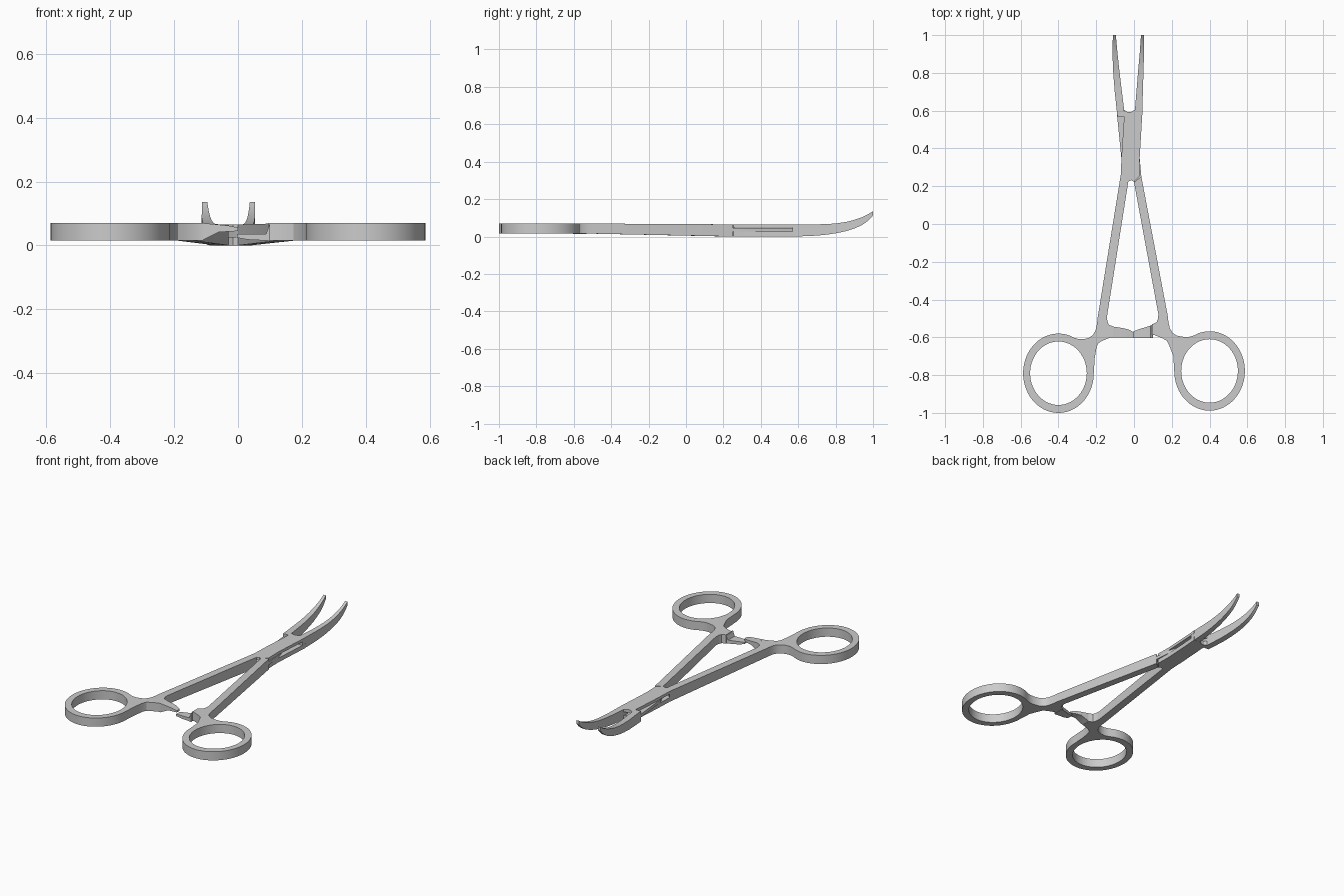
import bpy, bmesh, math

if "Cube" in bpy.data.objects:
    bpy.data.objects.remove(bpy.data.objects["Cube"])


def finish(bm, name):
    bmesh.ops.remove_doubles(bm, verts=bm.verts[:], dist=0.0002)
    bmesh.ops.recalc_face_normals(bm, faces=bm.faces[:])
    me = bpy.data.meshes.new(name)
    bm.to_mesh(me)
    bm.free()
    ob = bpy.data.objects.new(name, me)
    bpy.context.collection.objects.link(ob)
    bpy.ops.object.select_all(action='DESELECT')
    ob.select_set(True)
    bpy.context.view_layer.objects.active = ob
    bpy.ops.object.shade_smooth_by_angle(angle=math.radians(30))
    return ob


def prism(name, loops, low, high):
    """Fill outline loops (first outer, rest holes); low/high give z from y."""
    bm = bmesh.new()
    edges = []
    for loop in loops:
        vs = [bm.verts.new((x, y, 0)) for x, y in loop]
        edges += [bm.edges.new((vs[i - 1], vs[i])) for i in range(len(vs))]
    bmesh.ops.triangle_fill(bm, edges=edges, use_beauty=True)
    base = bm.verts[:]
    ext = bmesh.ops.duplicate(bm, geom=bm.verts[:] + bm.edges[:] + bm.faces[:])
    vmap = ext['vert_map']
    for e in edges:
        a, b = e.verts
        bm.faces.new((a, b, vmap[b], vmap[a]))
    for v in base:
        vmap[v].co.z = high(v.co.y)
        v.co.z = low(v.co.y)
    return finish(bm, name)


def loft(name, sections):
    """Skin a run of four-cornered sections and cap both ends."""
    bm = bmesh.new()
    rows = [[bm.verts.new(p) for p in s] for s in sections]
    for a, b in zip(rows, rows[1:]):
        for i in range(4):
            bm.faces.new((a[i - 1], a[i], b[i], b[i - 1]))
    bm.faces.new(rows[0])
    bm.faces.new(rows[-1])
    return finish(bm, name)


def lerp(table, t):
    for a, b in zip(table, table[1:]):
        if t <= b[0]:
            f = max(0, (t - a[0]) / (b[0] - a[0]))
            return [p + (q - p) * f for p, q in zip(a[1:], b[1:])]
    return table[-1][1:]


def arc(rx, ry, a0, a1, n):
    return [(0.4 + rx * math.cos(math.radians(a0 + (a1 - a0) * i / n)),
             -0.79 + ry * math.sin(math.radians(a0 + (a1 - a0) * i / n)))
            for i in range(n + 1)]


# Finger ring, web and shank in one outline
def handle(name, side, inner_top, outer_top, dx, dy):
    outer = [(.143, -.49), (.141, -.515), (.133, -.533), (.11, -.543), (.11, -.6),
             (.125, -.601), (.165, -.617), (.188, -.63), (.198, -.65), (.208, -.71)]
    outer += arc(.187, .21, 180, 468, 56)
    outer += [(.315, -.603), (.29, -.61), (.265, -.61), (.24, -.603),
              (.218, -.588), (.204, -.565), (.196, -.53), (.193, -.5)]
    hole = arc(.15, .168, 0, 360, 56)[:-1]

    def place(p):
        x, y = p
        return side * (x - (dx if y > -.66 and x < .26 else 0)), y + dy

    loop = [inner_top] + [place(p) for p in outer] + [outer_top]
    prism(name, [loop, [place(p) for p in hole]],
          lambda y: lerp([(-.6, .016), (-.45, .015), (.22, 0)], y)[0],
          lambda y: lerp([(-.6, .07), (-.45, .069), (.22, .065)], y)[0])


handle("left_handle", -1, (-.03, .225), (-.07, .26), 0, 0)
handle("right_handle", 1, (0, .222), (.039, .25), .014, .012)


# Locking ratchets: left one rides above the right one
def ratchet(name, stations):
    loft(name, [[(x, y0, z0), (x, y1, z0), (x, y1, z1), (x, y0, z1)]
                for x, y0, y1, z0, z1 in stations])


ratchet("left_ratchet", [(-.112, -.6, -.543, .016, .07), (-.06, -.6, -.551, .042, .065),
                         (-.03, -.6, -.558, .043, .062), (.0, -.6, -.574, .045, .056)])
ratchet("right_ratchet", [(.1, -.604, -.533, .014, .069), (.088, -.604, -.538, .015, .036),
                          (.03, -.604, -.556, .018, .036), (-.003, -.604, -.568, .024, .035)])

# Box lock: two outer plates with a tongue passing between them
plate = [(-.07, .255), (-.03, .225), (-.015, .232), (0, .223), (.032, .255), (.03, .35),
         (.045, .6), (.005, .605), (-.015, .593), (-.035, .593), (-.05, .603), (-.066, .36)]
tongue = [(0, .222), (.039, .25), (.03, .35), (-.05, .603), (-.09, .58), (-.066, .34)]
for name, loop, z0, z1 in (("lower_lock_plate", plate, 0, .026),
                           ("upper_lock_plate", plate, .047, .065),
                           ("lock_tongue", tongue, .027, .046)):
    prism(name, [loop], lambda y: z0, lambda y: z1)

# Jaws curving upward to narrow tips: (y, z low, z high)
rise = [(.57, 0, .065), (.64, .002, .065), (.7, .005, .065), (.76, .011, .067),
        (.81, .019, .071), (.86, .03, .079), (.9, .043, .089), (.935, .058, .101),
        (.96, .074, .112), (.98, .091, .123), (1.0, .113, .136)]
jaws = {
    "left_jaw": [(.57, -.088, -.048), (.7, -.102, -.064), (.8, -.11, -.076),
                 (.9, -.114, -.087), (1, -.112, -.096)],
    "right_jaw": [(.57, .002, .043), (.7, .013, .047), (.8, .021, .05),
                  (.9, .03, .053), (1, .037, .053)],
}
for name, width in jaws.items():
    rows = []
    for y, z0, z1 in rise:
        x0, x1 = lerp(width, y)
        rows.append([(x0, y, z0), (x1, y, z0), (x1, y, z1), (x0, y, z1)])
    loft(name, rows)
